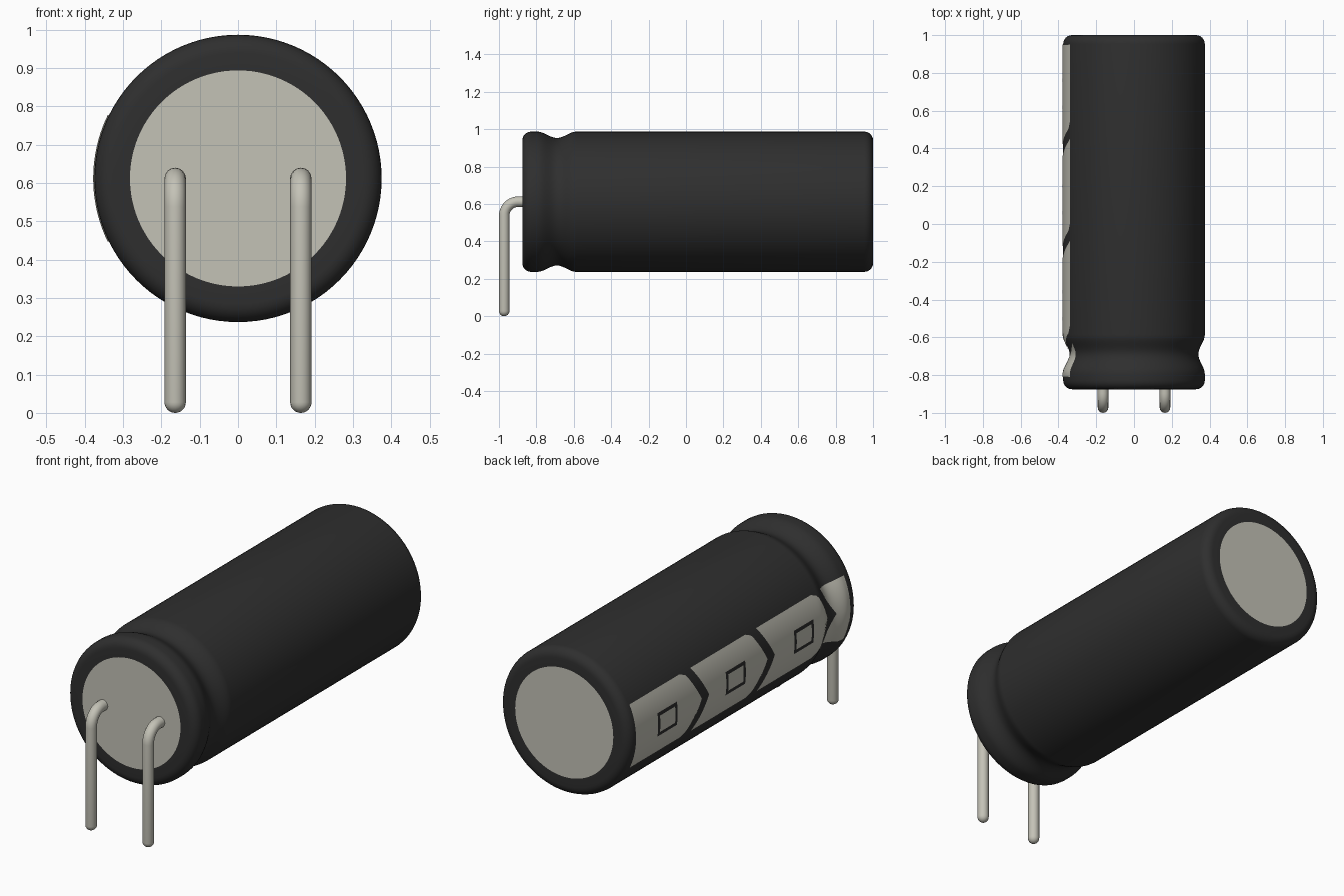
import bpy, bmesh, math

if "Cube" in bpy.data.objects:
    bpy.data.objects.remove(bpy.data.objects["Cube"])

R, CZ = 0.375, 0.612            # can radius and axis height
FRONT, BACK = -0.875, 1.0       # can ends along y
FILLET, CAP_R = 0.047, 0.282
GROOVE_Y, GROOVE_W, GROOVE_D = -0.69, 0.105, 0.034
HALF = math.radians(26)         # half angle of the polarity stripe


def material(name, rgb):
    m = bpy.data.materials.new(name)
    m.use_nodes = True
    m.diffuse_color = (*rgb, 1)
    bsdf = m.node_tree.nodes["Principled BSDF"]
    bsdf.inputs["Base Color"].default_value = (*rgb, 1)
    bsdf.inputs["Roughness"].default_value = 0.5
    return m


BLACK = material("black sleeve", (0.028, 0.028, 0.028))
GREY = material("warm light grey", (0.55, 0.54, 0.47))


def radius_at(y):
    """Sleeve radius: straight side, crimped groove and rounded ends."""
    d = abs(y - GROOVE_Y) / GROOVE_W
    if d < 1:
        return R - GROOVE_D * 0.5 * (1 + math.cos(math.pi * d))
    into = max(FRONT + FILLET - y, y - (BACK - FILLET), 0)
    return R - FILLET + math.sqrt(max(FILLET ** 2 - into ** 2, 0))


def finish(name, bm, mats, angle=35):
    me = bpy.data.meshes.new(name)
    bm.to_mesh(me)
    bm.free()
    for m in mats:
        me.materials.append(m)
    ob = bpy.data.objects.new(name, me)
    bpy.context.collection.objects.link(ob)
    bpy.ops.object.select_all(action='DESELECT')
    ob.select_set(True)
    bpy.context.view_layer.objects.active = ob
    bpy.ops.object.shade_smooth_by_angle(angle=math.radians(angle))
    return ob


# Can: lathed sleeve with flat grey end discs
arc = [FILLET * (1 - math.cos(i * math.pi / 12)) for i in range(7)]
ys = [FRONT + a for a in arc]
ys += [GROOVE_Y + GROOVE_W * i / 8 for i in range(-8, 9)]
ys += [BACK - a for a in reversed(arc)]
profile = [(FRONT, CAP_R)] + [(y, radius_at(y)) for y in ys] + [(BACK, CAP_R)]
SEG = 96
bm = bmesh.new()
rings = []
for y, r in profile:
    rings.append([bm.verts.new((r * math.cos(2 * math.pi * i / SEG), y,
                                CZ + r * math.sin(2 * math.pi * i / SEG)))
                  for i in range(SEG)])
for a, b in zip(rings, rings[1:]):
    for i in range(SEG):
        j = (i + 1) % SEG
        bm.faces.new((a[i], a[j], b[j], b[i]))
for ring in (rings[0], rings[-1]):
    bm.faces.new(ring).material_index = 1
bmesh.ops.recalc_face_normals(bm, faces=bm.faces)
finish("can_body", bm, [BLACK, GREY])


def add_patch(bm, start, end, a0, a1, lift, rows=20, cols=24):
    """Thin sheet wrapped on the -x side; start and end give y for angle a."""
    grid = []
    for i in range(rows + 1):
        a = a0 + (a1 - a0) * i / rows
        row = []
        for k in range(cols + 1):
            y = start(a) + (end(a) - start(a)) * k / cols
            r = radius_at(y) + lift
            row.append(bm.verts.new((-r * math.cos(a), y, CZ + r * math.sin(a))))
        grid.append(row)
    for lo, hi in zip(grid, grid[1:]):
        for k in range(cols):
            bm.faces.new((lo[k], lo[k + 1], hi[k + 1], hi[k]))


def chevron(y, corner=0.0):
    """Edge pointing to the front, with optional rounded outer corners."""
    def edge(a):
        t = abs(a) / HALF
        cut = corner * max(0, (t - 0.85) / 0.15) ** 2
        return y - 0.10 * (1 - t) + cut
    return edge


def straight(y):
    return lambda a: y


# Polarity stripe: three arrow panels and a short one across the groove
panels = [(straight(0.95), chevron(0.51, 0.03)),
          (chevron(0.45), chevron(-0.03, 0.03)),
          (chevron(-0.09), chevron(-0.57, 0.03)),
          (chevron(-0.63), straight(-0.81))]
for n, (start, end) in enumerate(panels, 1):
    bm = bmesh.new()
    add_patch(bm, start, end, -HALF, HALF, 0.003)
    bmesh.ops.recalc_face_normals(bm, faces=bm.faces)
    if sum(f.normal.x for f in bm.faces) > 0:
        bmesh.ops.reverse_faces(bm, faces=bm.faces)
    finish(f"stripe_panel_{n}", bm, [GREY])

# Dark outlined minus mark in the middle of each arrow panel
W, H, T = 0.08, 0.16, 0.018     # half length, half angle, line width
for n, y in enumerate((0.69, 0.13, -0.43), 1):
    bm = bmesh.new()
    ta = T / R
    for y0, y1, a0, a1 in ((y + W, y - W, H - ta, H), (y + W, y - W, -H, ta - H),
                           (y + W, y + W - T, ta - H, H - ta),
                           (y - W + T, y - W, ta - H, H - ta)):
        add_patch(bm, straight(y0), straight(y1), a0, a1, 0.0045, 6, 4)
    for f in bm.faces:
        f.normal_update()
        if f.normal.x > 0:
            f.normal_flip()
    finish(f"minus_mark_{n}", bm, [BLACK])

# Leads: bent round wires with domed lower ends
WIRE, BEND, LEG_Y = 0.028, 0.075, -0.972
path = [(-0.86, CZ, 1)]
for i in range(11):
    a = i * math.pi / 20
    path.append((LEG_Y + BEND * (1 - math.sin(a)), CZ - BEND * (1 - math.cos(a)), 1))
for i in range(7):
    a = i * math.pi / 12
    path.append((LEG_Y, WIRE * (1 - math.sin(a)), max(math.cos(a), 0.02)))
for side, x in (("left", 0.164), ("right", -0.164)):
    cu = bpy.data.curves.new(f"{side}_lead", 'CURVE')
    cu.dimensions = '3D'
    cu.bevel_depth = WIRE
    cu.bevel_resolution = 6
    cu.use_fill_caps = True
    sp = cu.splines.new('POLY')
    sp.points.add(len(path) - 1)
    sp.use_smooth = True
    for p, (y, z, r) in zip(sp.points, path):
        p.co = (x, y, z, 1)
        p.radius = r
    cu.materials.append(GREY)
    bpy.context.collection.objects.link(bpy.data.objects.new(f"{side}_lead", cu))
